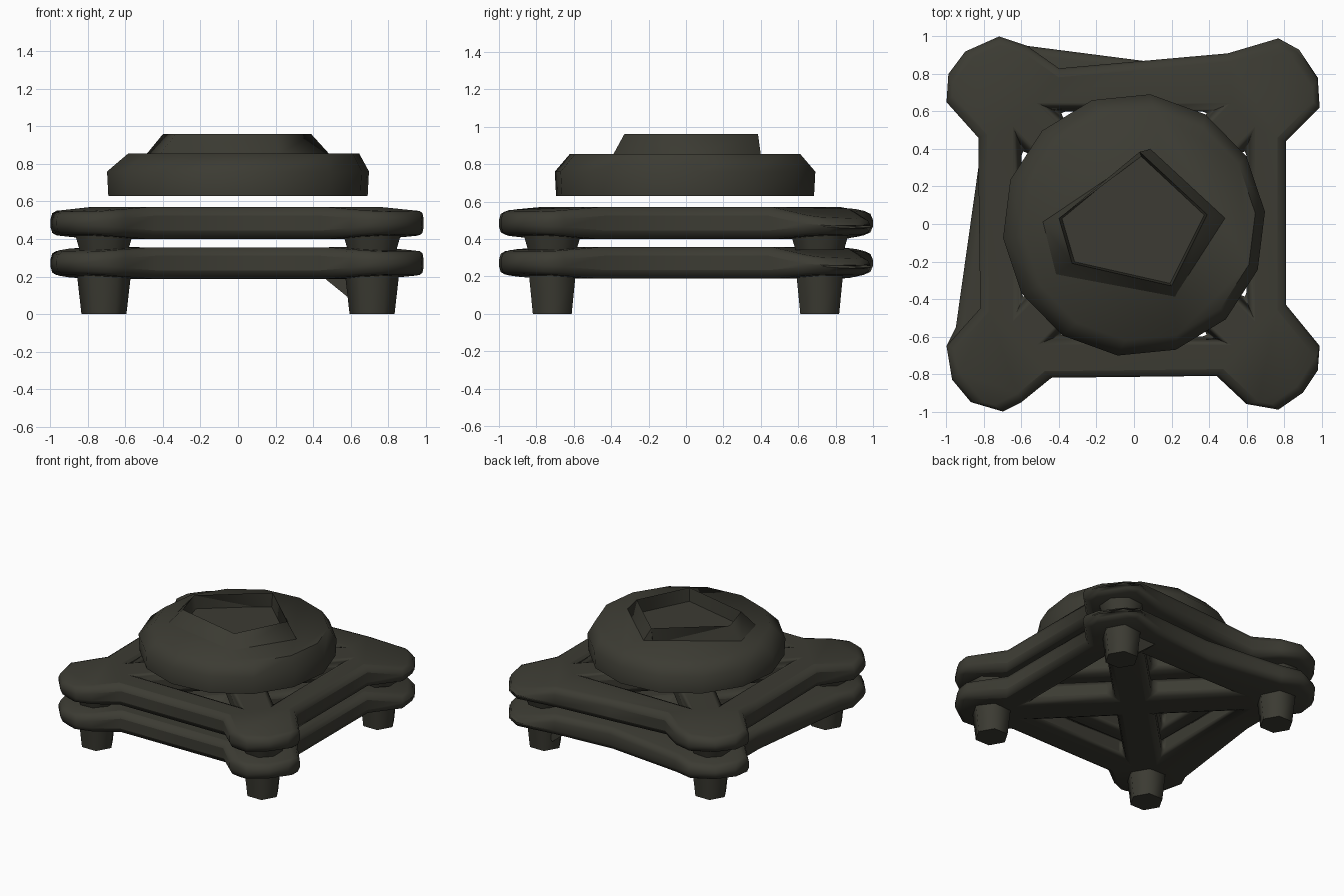
import bpy
import bmesh
from math import cos, sin, pi, radians

cube = bpy.data.objects.get("Cube")
if cube:
    bpy.data.objects.remove(cube, do_unlink=True)

COLOUR = (0.045, 0.044, 0.033, 1.0)
iron = bpy.data.materials.new("dark olive iron")
iron.use_nodes = True
iron.diffuse_color = COLOUR
shader = next(n for n in iron.node_tree.nodes if n.type == 'BSDF_PRINCIPLED')
shader.inputs["Base Color"].default_value = COLOUR
shader.inputs["Roughness"].default_value = 0.8


def finish(name, bm, angle=45):
    mesh = bpy.data.meshes.new(name)
    bm.to_mesh(mesh)
    bm.free()
    mesh.materials.append(iron)
    mesh.shade_smooth()
    mesh.set_sharp_from_angle(angle=radians(angle))
    obj = bpy.data.objects.new(name, mesh)
    bpy.context.scene.collection.objects.link(obj)
    return obj


def loft(name, rings, angle=45):
    """Skin a stack of equal-length rings of points and cap both ends."""
    bm = bmesh.new()
    loops = [[bm.verts.new(p) for p in ring] for ring in rings]
    for low, high in zip(loops, loops[1:]):
        for i in range(len(low)):
            j = (i + 1) % len(low)
            bm.faces.new((low[i], low[j], high[j], high[i]))
    bm.faces.new(loops[0][::-1])
    bm.faces.new(loops[-1])
    bmesh.ops.recalc_face_normals(bm, faces=bm.faces[:])
    return finish(name, bm, angle)


def circle(x, y, z, radius, sides, turn=0.0):
    steps = [turn + 2 * pi * i / sides for i in range(sides)]
    return [(x + radius * cos(a), y + radius * sin(a), z) for a in steps]


def frame(name, outline, z, thickness):
    """Slab with swollen, thinning corners and four triangular holes round a cross."""
    holes = []
    for turn in range(4):
        c, s = round(cos(turn * pi / 2)), round(sin(turn * pi / 2))
        tri = [(-0.41, -0.6), (0.41, -0.6), (0, -0.19)]
        holes.append([(c * x - s * y, s * x + c * y) for x, y in tri])
    bm = bmesh.new()
    for loop in [outline] + holes:
        verts = [bm.verts.new((x, y, 0)) for x, y in loop]
        for a, b in zip(verts, verts[1:] + verts[:1]):
            bm.edges.new((a, b))
    bmesh.ops.triangle_fill(bm, edges=bm.edges[:], use_beauty=True, normal=(0, 0, 1))
    grown = bmesh.ops.extrude_face_region(bm, geom=bm.faces[:])["geom"]
    top = {v for v in grown if isinstance(v, bmesh.types.BMVert)}
    for v in bm.verts:
        reach = max(0, v.co.xy.length - 1)
        if v in top:
            slope = 0.25 if v.co.x > 0 and v.co.y > 0 else 0.1
            v.co.z = z + thickness - slope * reach
        else:
            v.co.z = z + 0.1 * reach
    bmesh.ops.recalc_face_normals(bm, faces=bm.faces[:])
    obj = finish(name, bm, 89)
    bevel = obj.modifiers.new("soft edge", 'BEVEL')
    bevel.width = 0.045
    bevel.segments = 2
    bevel.limit_method = 'ANGLE'
    bevel.angle_limit = radians(62)
    bevel.use_clamp_overlap = False


# Frame outline, counter-clockwise in pieces
front = [(-1, -0.65), (-0.97, -0.83), (-0.87, -0.95), (-0.7, -1), (-0.6, -0.95),
         (-0.44, -0.82), (0.44, -0.81), (0.6, -0.96), (0.77, -0.99), (0.9, -0.9),
         (0.98, -0.78), (0.99, -0.65)]
back = [(0.81, -0.43), (0.81, 0.44), (0.99, 0.62), (0.98, 0.78), (0.88, 0.93),
        (0.77, 0.99), (0.5, 0.91), (0.05, 0.87)]
rear_corner = [(-0.57, 0.95), (-0.72, 1), (-0.9, 0.92), (-0.99, 0.8), (-1, 0.65),
               (-0.83, 0.46), (-0.83, 0.3)]
frame("lower_frame", front + back + rear_corner + [(-0.95, -0.55)], 0.188, 0.168)
frame("upper_frame", front + back + [(-0.4, 0.83)] + rear_corner + [(-0.82, -0.45)],
      0.4, 0.17)

# Legs and the spacers between the frames
for side, sx in (("left", 1), ("right", -1)):
    for end, sy in (("front", -1), ("back", 1)):
        x, y = 0.715 * sx, 0.715 * sy
        loft(f"{end}_{side}_leg", [circle(x, y, 0, 0.12, 6),
                                   circle(x, y, 0.22, 0.145, 6)], 65)
        loft(f"{end}_{side}_spacer", [circle(x, y, 0.34, 0.14, 8, pi / 8),
                                      circle(x, y, 0.42, 0.165, 8, pi / 8)], 65)

# Gusset between one back leg and the beam beside it
loft("back_left_gusset", [[(0.45, y, 0.2), (0.61, y, 0.07), (0.7, y, 0.2)]
                          for y in (0.65, 0.78)])

# Round plate floating above the frames, its top a little off centre
loft("round_plate", [circle(0, -0.005, 0.63, 0.695, 14, 0.1),
                     circle(0, -0.005, 0.76, 0.702, 14, 0.1),
                     circle(0.03, -0.005, 0.855, 0.62, 14, 0.1)], 60)

# Five-sided raised rim: sloping outside, steep inside, flat sunken floor
base = [(-0.49, 0.01), (-0.42, -0.27), (0.22, -0.39), (0.49, 0.03), (0.09, 0.4)]
crest = [(-0.4, 0.03), (-0.33, -0.21), (0.2, -0.33), (0.39, 0.05), (0.03, 0.385)]
loft("pentagon_rim", [[(x, y, 0.85) for x, y in base],
                      [(x, y, 0.96) for x, y in crest],
                      [(x * 0.96, y * 0.96, 0.86) for x, y in crest]], 75)
